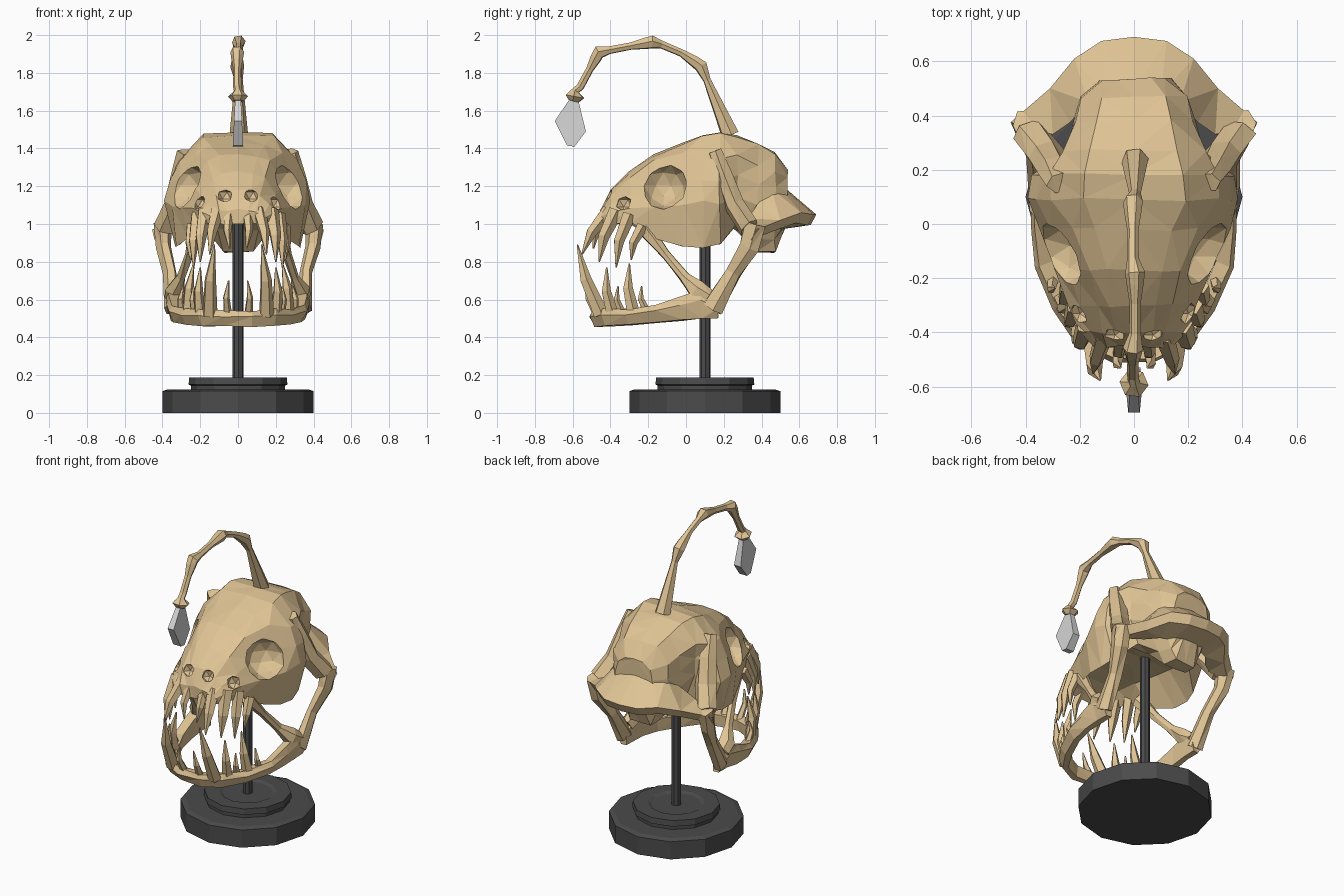
import bpy, bmesh, math, random
from mathutils import Vector

random.seed(4)


def material(name, rgb):
    m = bpy.data.materials.new(name)
    m.diffuse_color = (*rgb, 1)
    return m


BONE = material("bone tan", (0.74, 0.55, 0.30))
DARK = material("stand charcoal", (0.07, 0.07, 0.07))
GLASS = material("lure pale grey", (0.66, 0.66, 0.67))


def loft(bm, rings):
    """Skin a list of closed rings and cap both ends."""
    vs = [[bm.verts.new(p) for p in r] for r in rings]
    n = len(vs[0])
    for a, b in zip(vs, vs[1:]):
        for i in range(n):
            j = (i + 1) % n
            bm.faces.new((a[i], a[j], b[j], b[i]))
    bm.faces.new(vs[0])
    bm.faces.new(vs[-1])


def bar(bm, pts, radii, sides=6, flat=1.0):
    """Faceted tube along a path with a radius at each point."""
    pts = [Vector(p) for p in pts]
    rings, u = [], Vector((1, 0.13, 0.07))
    for i, p in enumerate(pts):
        t = (pts[min(i + 1, len(pts) - 1)] - pts[max(i - 1, 0)]).normalized()
        u = (u - t * u.dot(t)).normalized()
        v = t.cross(u)
        rings.append([p + radii[i] * (u * flat * math.cos(a) + v * math.sin(a))
                      for a in (math.tau * k / sides for k in range(sides))])
    loft(bm, rings)


def finish(bm, name, mat, facet=False, jitter=0.0):
    for v in bm.verts:
        if jitter and abs(v.co.x) > 0.01:
            v.co += Vector([random.uniform(-jitter, jitter) for _ in range(3)])
    bmesh.ops.recalc_face_normals(bm, faces=bm.faces)
    if facet:
        bmesh.ops.triangulate(bm, faces=bm.faces)
    me = bpy.data.meshes.new(name)
    bm.to_mesh(me)
    bm.free()
    me.materials.append(mat)
    ob = bpy.data.objects.new(name, me)
    bpy.context.collection.objects.link(ob)
    return ob


def flip(p, s):
    return (p[0] * s, p[1], p[2])


# Stand: turned two-step base and a pole
bm = bmesh.new()
profile = [(0.40, 0), (0.40, 0.115), (0.37, 0.125), (0.25, 0.125), (0.25, 0.145),
           (0.262, 0.15), (0.258, 0.187), (0.17, 0.187), (0.15, 0.178)]
loft(bm, [[(r * math.cos(a), 0.1 + r * math.sin(a), z)
           for a in (math.tau * k / 12 for k in range(12))] for r, z in profile])
finish(bm, "stand_base", DARK)
bm = bmesh.new()
bar(bm, [(0, 0.1, 0.17), (0, 0.1, 1.10)], [0.03, 0.03], 8)
finish(bm, "stand_pole", DARK)

# Skull: cross-sections along y
# y, top z, brow x, brow z, cheek x, cheek z, lower x, lower z, palate z
sections = [
    (-0.45, 1.08, 0.10, 1.065, 0.15, 1.04, 0.13, 1.00, 1.00),
    (-0.40, 1.18, 0.11, 1.15, 0.20, 1.07, 0.19, 1.00, 1.03),
    (-0.30, 1.28, 0.14, 1.24, 0.235, 1.08, 0.23, 1.01, 1.06),
    (-0.17, 1.37, 0.17, 1.33, 0.29, 1.09, 0.26, 0.93, 1.06),
    (-0.02, 1.43, 0.23, 1.37, 0.355, 1.10, 0.32, 0.885, 1.05),
    (0.09, 1.47, 0.31, 1.34, 0.385, 1.12, 0.33, 0.88, 1.05),
    (0.18, 1.485, 0.31, 1.34, 0.375, 1.10, 0.31, 0.90, 1.03),
    (0.27, 1.47, 0.26, 1.36, 0.25, 1.15, 0.19, 1.00, 0.97),
    (0.38, 1.425, 0.22, 1.31, 0.22, 1.10, 0.13, 0.92, 0.85),
    (0.47, 1.38, 0.19, 1.28, 0.19, 1.10, 0.11, 0.92, 0.85),
    (0.535, 1.29, 0.11, 1.24, 0.14, 1.10, 0.09, 1.00, 1.00)]
rings = []
for y, zt, bx, bz, cx, cz, lx, lz, zp in sections:
    half = [(0.6 * bx, y, zt - 0.008), (bx, y, bz),
            (bx * 0.45 + cx * 0.55 + 0.004, y, (bz + cz) / 2),
            (cx, y, cz), (lx, y, lz), (0.6 * lx, y, zp)]
    rings.append([(0, y, zt)] + half + [(0, y, zp)] + [flip(p, -1) for p in reversed(half)])
bm = bmesh.new()
loft(bm, rings)
skull = finish(bm, "skull", BONE, True, 0.007)

# Eye sockets and nose openings cut out of the skull
bm = bmesh.new()
for s in (1, -1):
    for c, r, sub, wide in (((0.30, -0.12, 1.205), 0.128, 2, 1.15),
                            ((0.07, -0.41, 1.15), 0.042, 1, 1),
                            ((0.20, -0.33, 1.11), 0.045, 1, 1)):
        new = bmesh.ops.create_icosphere(bm, subdivisions=sub, radius=r)["verts"]
        bmesh.ops.scale(bm, verts=new, vec=(wide, 1, 1))
        bmesh.ops.translate(bm, verts=new, vec=flip(c, s))
cutter = finish(bm, "socket_cutter", BONE)
cutter.hide_render = True
mod = skull.modifiers.new("sockets", "BOOLEAN")
mod.operation, mod.solver, mod.object = "DIFFERENCE", "EXACT", cutter
bpy.context.view_layer.objects.active = skull
bpy.ops.object.modifier_apply(modifier=mod.name)
bpy.data.objects.remove(cutter)

# Rear crest: shelf wrapping round the back of the skull
# outer x, y, z then inner x, y and inner top z
half = [(0.455, 0.375, 0.97, 0.30, 0.33, 1.03), (0.31, 0.50, 1.02, 0.235, 0.375, 1.10),
        (0.22, 0.61, 1.06, 0.17, 0.45, 1.19), (0.12, 0.675, 1.05, 0.10, 0.48, 1.21)]
half += [(0, 0.69, 1.05, 0, 0.49, 1.22)]
half += [(-a, b, c, -d, e, f) for a, b, c, d, e, f in reversed(half[:-1])]
bm = bmesh.new()
loft(bm, [[(ox, oy, oz), (ox * 0.97, oy - 0.03, oz - 0.055), (ix, iy, 0.97),
           (ix, iy, iz)] for ox, oy, oz, ix, iy, iz in half])
finish(bm, "rear_crest", BONE, True)

# Wide temple bars, struts down to the jaw hinge, and cheek rods
bm = bmesh.new()
for s in (1, -1):
    for pts, radii, flat in (
        ([(0.27, 0.15, 1.38), (0.295, 0.20, 1.25), (0.325, 0.26, 1.10), (0.385, 0.335, 0.98)],
         [0.04, 0.05, 0.055, 0.055], 1.25),
        ([(0.40, 0.365, 1.0), (0.395, 0.335, 0.88), (0.36, 0.25, 0.74), (0.35, 0.14, 0.55)],
         [0.065, 0.058, 0.045, 0.06], 0.75),
        ([(0.22, -0.22, 0.98), (0.26, -0.11, 0.84), (0.30, -0.01, 0.72),
          (0.335, 0.06, 0.65), (0.345, 0.12, 0.61)], [0.045, 0.026, 0.026, 0.055, 0.045], 0.9)):
        bar(bm, [flip(p, s) for p in pts], radii, 6, flat)
finish(bm, "side_struts", BONE, True, 0.005)

# Lower jaw: x, y, bottom z, top z along a U
half = [(0.345, 0.17, 0.50, 0.58), (0.345, 0.08, 0.50, 0.65), (0.345, -0.02, 0.49, 0.62),
        (0.33, -0.15, 0.48, 0.57), (0.265, -0.3, 0.465, 0.55), (0.185, -0.42, 0.458, 0.55),
        (0.07, -0.475, 0.458, 0.54)]
path = half + [(-x, y, a, b) for x, y, a, b in reversed(half)]
rings = []
for i, (x, y, zb, zt) in enumerate(path):
    p, q = path[max(i - 1, 0)], path[min(i + 1, len(path) - 1)]
    nrm = Vector((q[1] - p[1], p[0] - q[0], 0)).normalized() * -0.03
    c = Vector((x, y, 0))
    up = Vector((0, 0, 1))
    rings.append([c - nrm * 0.9 + up * zb, c + nrm * 0.3 + up * zb,
                  c + nrm * 1.2 + up * (zb * 0.35 + zt * 0.65),
                  c + nrm * 0.7 + up * zt, c - nrm * 1.1 + up * (zt - 0.01)])
bm = bmesh.new()
loft(bm, rings)
finish(bm, "lower_jaw", BONE, True, 0.004)


# Teeth: base, tip and radius, mirrored
def teeth(name, rows, bow):
    bm = bmesh.new()
    for s in (1, -1):
        for base, tip, r in rows:
            a, b = Vector(flip(base, s)), Vector(flip(tip, s))
            mid = a.lerp(b, 0.5) + Vector((0.01 * s, bow, 0))
            bar(bm, [a, mid, b], [r, r * 0.75, 0.004], 5)
    finish(bm, name, BONE, True)


teeth("upper_teeth", [
    ((0.05, -0.42, 1.06), (0.045, -0.49, 0.87), 0.03),
    ((0.11, -0.41, 1.07), (0.15, -0.55, 0.84), 0.038),
    ((0.175, -0.37, 1.07), (0.20, -0.46, 0.80), 0.042),
    ((0.215, -0.30, 1.05), (0.235, -0.37, 0.77), 0.038),
    ((0.245, -0.23, 0.99), (0.25, -0.29, 0.81), 0.032)], -0.02)
teeth("lower_teeth", [
    ((0.055, -0.47, 0.52), (0.05, -0.53, 0.70), 0.024),
    ((0.15, -0.45, 0.52), (0.125, -0.575, 0.89), 0.042),
    ((0.20, -0.39, 0.52), (0.20, -0.42, 0.77), 0.034),
    ((0.23, -0.34, 0.53), (0.235, -0.36, 0.67), 0.022),
    ((0.265, -0.28, 0.53), (0.235, -0.30, 0.79), 0.036),
    ((0.30, -0.21, 0.54), (0.29, -0.235, 0.67), 0.022)], -0.018)

# Lure stalk: knuckled bones arching forward
joints = [(0.235, 1.47), (0.08, 1.835), (-0.18, 1.963), (-0.46, 1.91), (-0.585, 1.68)]
pts, radii = [], []
for k, ((y0, z0), (y1, z1)) in enumerate(zip(joints, joints[1:])):
    for f, r in ((0, 0.037), (0.14, 0.032), (0.4, 0.021), (0.8, 0.022)):
        lift = 0.02 * math.sin(math.pi * f) if k == 1 else 0
        pts.append((0.004 * (-1) ** k, y0 + (y1 - y0) * f, z0 + (z1 - z0) * f + lift))
        radii.append(0.05 - 0.036 * f if k == 0 else r)
pts += [(0, -0.585, 1.705), (0, -0.588, 1.675), (0, -0.595, 1.65)]
radii += [0.022, 0.054, 0.03]
bm = bmesh.new()
bar(bm, pts, radii, 6)
finish(bm, "lure_stalk", BONE, True)

# Lure crystal: thin kite-shaped plate, narrower at its upper end
kite = [(-0.62, 1.655), (-0.57, 1.655), (-0.53, 1.49), (-0.59, 1.41), (-0.63, 1.415),
        (-0.695, 1.545)]
bm = bmesh.new()
loft(bm, [[(s * (0.028 - 0.05 * (z - 1.41)), y, z) for y, z in kite] for s in (-1, 1)])
finish(bm, "lure_crystal", GLASS)
